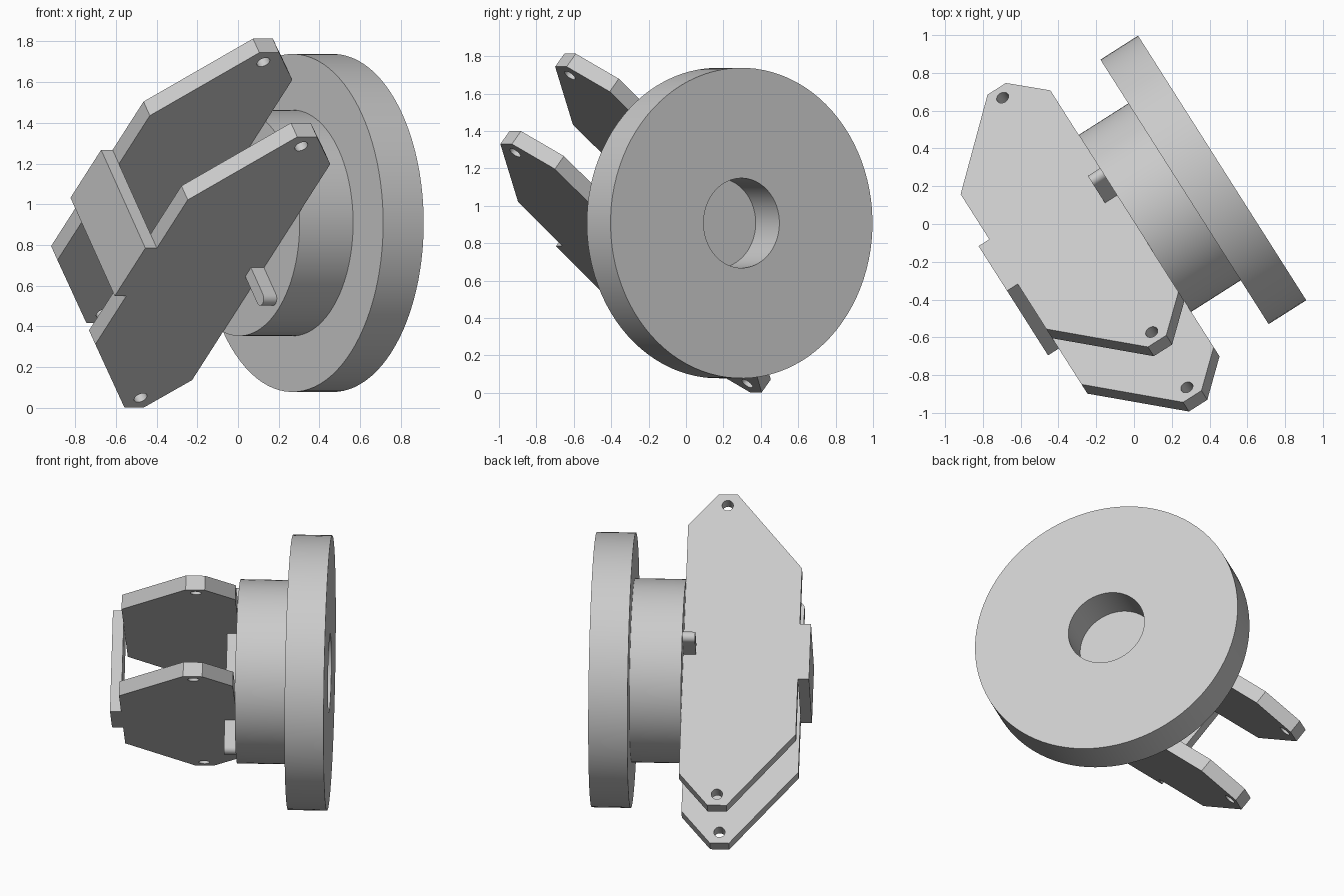
import bpy, bmesh
from math import sin, cos, pi, radians
from mathutils import Matrix, Vector

cube = bpy.data.objects.get("Cube")
if cube:
    bpy.data.objects.remove(cube, do_unlink=True)

# Plain grey material
grey = bpy.data.materials.new("plain_grey")
grey.use_nodes = True
colour = (0.6, 0.6, 0.6, 1)
grey.diffuse_color = colour
grey.node_tree.nodes["Principled BSDF"].inputs["Base Color"].default_value = colour

# Assembly frame: local x = flange axis, y = along the plates, z = across the plates
yaw, roll = radians(32.45), radians(40)
axis = Vector((cos(yaw), sin(yaw), 0))
side = Vector((sin(yaw), -cos(yaw), 0))
along = side * cos(roll) + Vector((0, 0, sin(roll)))
across = axis.cross(along)
frame = Matrix.Translation((0, 0, 0.908)) @ Matrix((axis, along, across)).transposed().to_4x4()


def finish(name, bm):
    bmesh.ops.remove_doubles(bm, verts=bm.verts, dist=0.0001)
    bmesh.ops.recalc_face_normals(bm, faces=bm.faces)
    bm.transform(frame)
    mesh = bpy.data.meshes.new(name)
    bm.to_mesh(mesh)
    bm.free()
    mesh.materials.append(grey)
    obj = bpy.data.objects.new(name, mesh)
    bpy.context.collection.objects.link(obj)
    bpy.ops.object.select_all(action='DESELECT')
    obj.select_set(True)
    bpy.context.view_layer.objects.active = obj
    bpy.ops.object.shade_smooth_by_angle(angle=radians(30))
    return obj


def circle(x, y, r, n=24, start=0, sweep=2 * pi):
    return [(x + r * cos(start + sweep * i / n), y + r * sin(start + sweep * i / n)) for i in range(n)]


def slab(name, loops, place, depth):
    """Extrude an outline with optional hole loops; place maps 2D points to 3D."""
    bm = bmesh.new()
    for loop in loops:
        vs = [bm.verts.new(place(*p)) for p in loop]
        for i, v in enumerate(vs):
            bm.edges.new((v, vs[i - 1]))
    bmesh.ops.triangle_fill(bm, use_beauty=True, edges=bm.edges[:])
    new = bmesh.ops.extrude_face_region(bm, geom=bm.faces[:])["geom"]
    bmesh.ops.translate(bm, vec=depth, verts=[g for g in new if isinstance(g, bmesh.types.BMVert)])
    return finish(name, bm)


# Flange disc, hub and blind bore as one turned part
hub_end, step, outer = 0.006, 0.317, 0.553
profile = [(hub_end, 0), (hub_end, 0.555), (step, 0.555), (step, 0.83),
           (outer, 0.83), (outer, 0.24), (step, 0.24), (step, 0)]
bm = bmesh.new()
verts = [bm.verts.new((x, r, 0)) for x, r in profile]
edges = [bm.edges.new(pair) for pair in zip(verts, verts[1:])]
bmesh.ops.spin(bm, geom=verts + edges, cent=(0, 0, 0), axis=(1, 0, 0),
               angle=2 * pi, steps=96, use_merge=True)
finish("flange_hub", bm)

# Pair of chamfered plates with a pin hole at each end
half = [(hub_end, 0.825), (-0.172, 1.033), (-0.287, 1.033), (-0.69, 0.552)]
outline = half + [(x, -y) for x, y in reversed(half)]
holes = [circle(-0.228, y, 0.034) for y in (0.96, -0.96)]
thick = 0.09
for name, z in (("lower_plate", 0.225), ("upper_plate", -0.225 - thick)):
    slab(name, [outline] + holes, lambda x, y, z=z: (x, y, z), (0, 0, thick))

# Bridge joining the outer edges of the plates
w, h = 0.183, 0.315
slab("bridge_plate", [[(-w, -h), (w, -h), (w, h), (-w, h)]],
     lambda y, z: (-0.757, y, z), (0.067, 0, 0))

# Round-ended key lying across the hub face
r, reach = 0.034, 0.485
key = circle(0, reach, r, 12, 0, pi) + [(-r, reach)]
key += [(-y, -z) for y, z in key]
slab("hub_key", [key], lambda y, z: (-0.07, y, z), (0.08, 0, 0))
